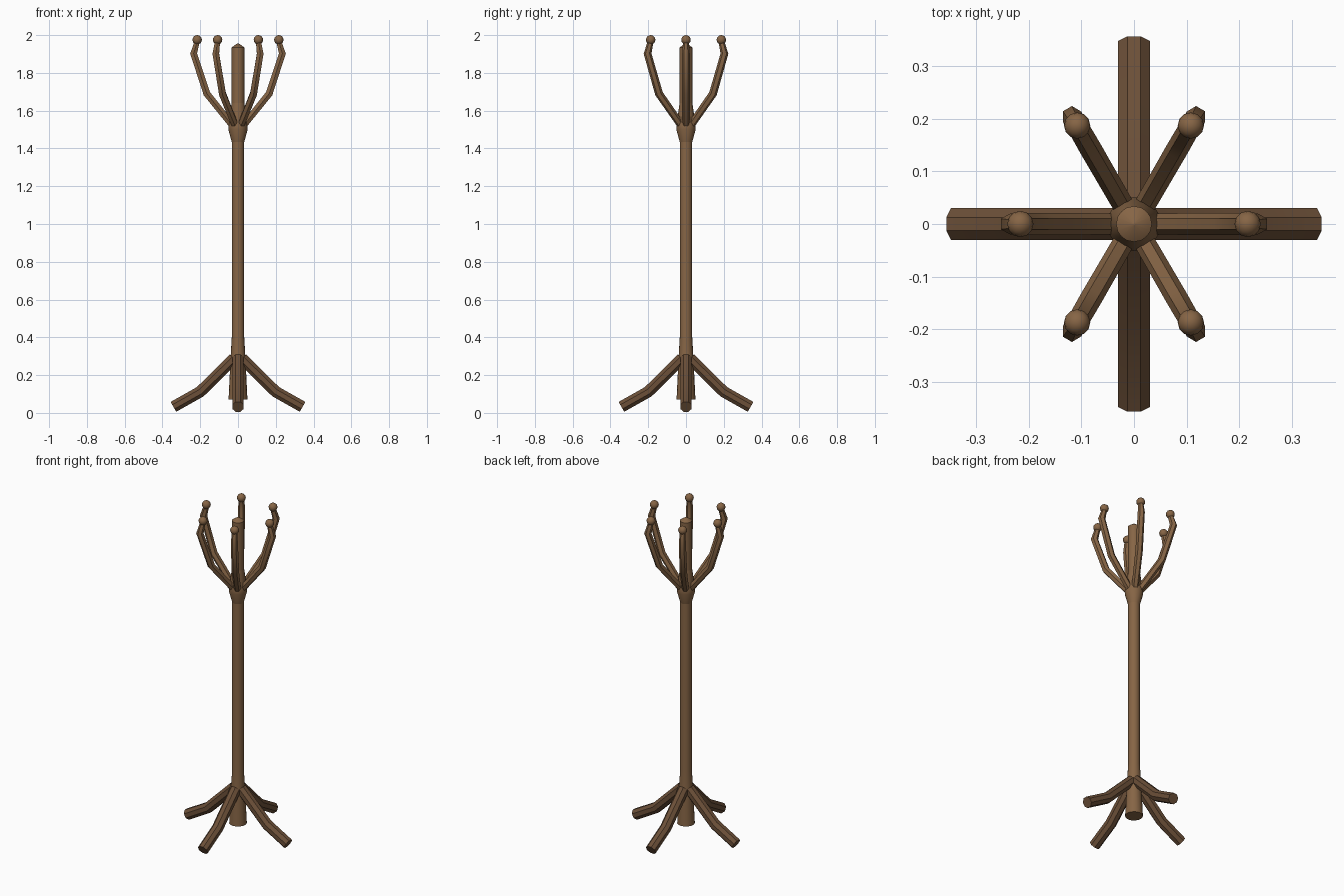
import bpy, bmesh, math
from mathutils import Vector, Matrix

if "Cube" in bpy.data.objects:
    bpy.data.objects.remove(bpy.data.objects["Cube"])


def material(name, color):
    m = bpy.data.materials.new(name)
    m.diffuse_color = (*color, 1)
    m.use_nodes = True
    m.node_tree.nodes["Principled BSDF"].inputs["Base Color"].default_value = m.diffuse_color
    return m


wood = material("wood", (0.24, 0.13, 0.06))
dark_wood = material("dark_wood", (0.15, 0.08, 0.04))


def finish(bm, name, mat, angle=40):
    bmesh.ops.recalc_face_normals(bm, faces=bm.faces)
    mesh = bpy.data.meshes.new(name)
    bm.to_mesh(mesh)
    bm.free()
    mesh.materials.append(mat)
    ob = bpy.data.objects.new(name, mesh)
    bpy.context.collection.objects.link(ob)
    bpy.ops.object.select_all(action='DESELECT')
    ob.select_set(True)
    bpy.context.view_layer.objects.active = ob
    bpy.ops.object.shade_smooth_by_angle(angle=math.radians(angle))
    return ob


def skin(bm, rings):
    for a, b in zip(rings, rings[1:]):
        n = len(a)
        for i in range(n):
            bm.faces.new((a[i], a[(i + 1) % n], b[(i + 1) % n], b[i]))
    bm.faces.new(rings[0])
    bm.faces.new(rings[-1])


def lathe(name, profile, mat, sides=16):
    bm = bmesh.new()
    skin(bm, [[bm.verts.new((r * math.cos(2 * math.pi * i / sides),
                             r * math.sin(2 * math.pi * i / sides), z))
               for i in range(sides)] for r, z in profile])
    return finish(bm, name, mat)


def bent_bar(name, path, angle, sides, turn, mat):
    """Mitred tube along (distance, height, radius) points, turned about z."""
    bm = bmesh.new()
    pts = [Vector((p[0], 0, p[1])) for p in path]
    rings = []
    for k, p in enumerate(pts):
        d_in = (p - pts[max(k - 1, 0)]).normalized()
        d_out = (pts[min(k + 1, len(pts) - 1)] - p).normalized()
        t = (d_in + d_out).normalized()
        side = Vector((0, 1, 0))
        up = side.cross(t)
        miter = 1 / max(t.dot(d_in if k else d_out), 0.5)
        r = path[k][2]
        rings.append([bm.verts.new(p + side * r * math.cos(a) + up * r * miter * math.sin(a))
                      for a in (turn + 2 * math.pi * i / sides for i in range(sides))])
    skin(bm, rings)
    bm.transform(Matrix.Rotation(angle, 4, 'Z'))
    return finish(bm, name, mat)


# Central pole with flared foot and low pointed tip
lathe("pole", [(0.05, 0.07), (0.039, 0.30), (0.033, 0.40), (0.033, 1.43),
               (0.034, 1.935), (0.003, 1.956)], wood)

# Swelling where the branches meet the pole
lathe("branch_collar", [(0.032, 1.43), (0.051, 1.50), (0.051, 1.52), (0.034, 1.64)], wood)

# Four splayed feet
for i in range(4):
    bent_bar(f"leg_{i + 1}", [(0.022, 0.287, 0.0325), (0.2, 0.112, 0.0325), (0.342, 0.032, 0.0325)],
             i * math.pi / 2, 8, math.pi / 8, dark_wood)

# Six curved branches, each ending in a ball
for i in range(6):
    a = i * math.pi / 3
    bent_bar(f"branch_{i + 1}", [(0.02, 1.51, 0.02), (0.165, 1.69, 0.021),
                                 (0.235, 1.902, 0.02), (0.215, 1.97, 0.015)],
             a, 6, 0, wood)
    bm = bmesh.new()
    bmesh.ops.create_uvsphere(bm, u_segments=12, v_segments=8, radius=0.025)
    bm.transform(Matrix.Translation((0.216 * math.cos(a), 0.216 * math.sin(a), 1.975)))
    finish(bm, f"branch_knob_{i + 1}", wood)
